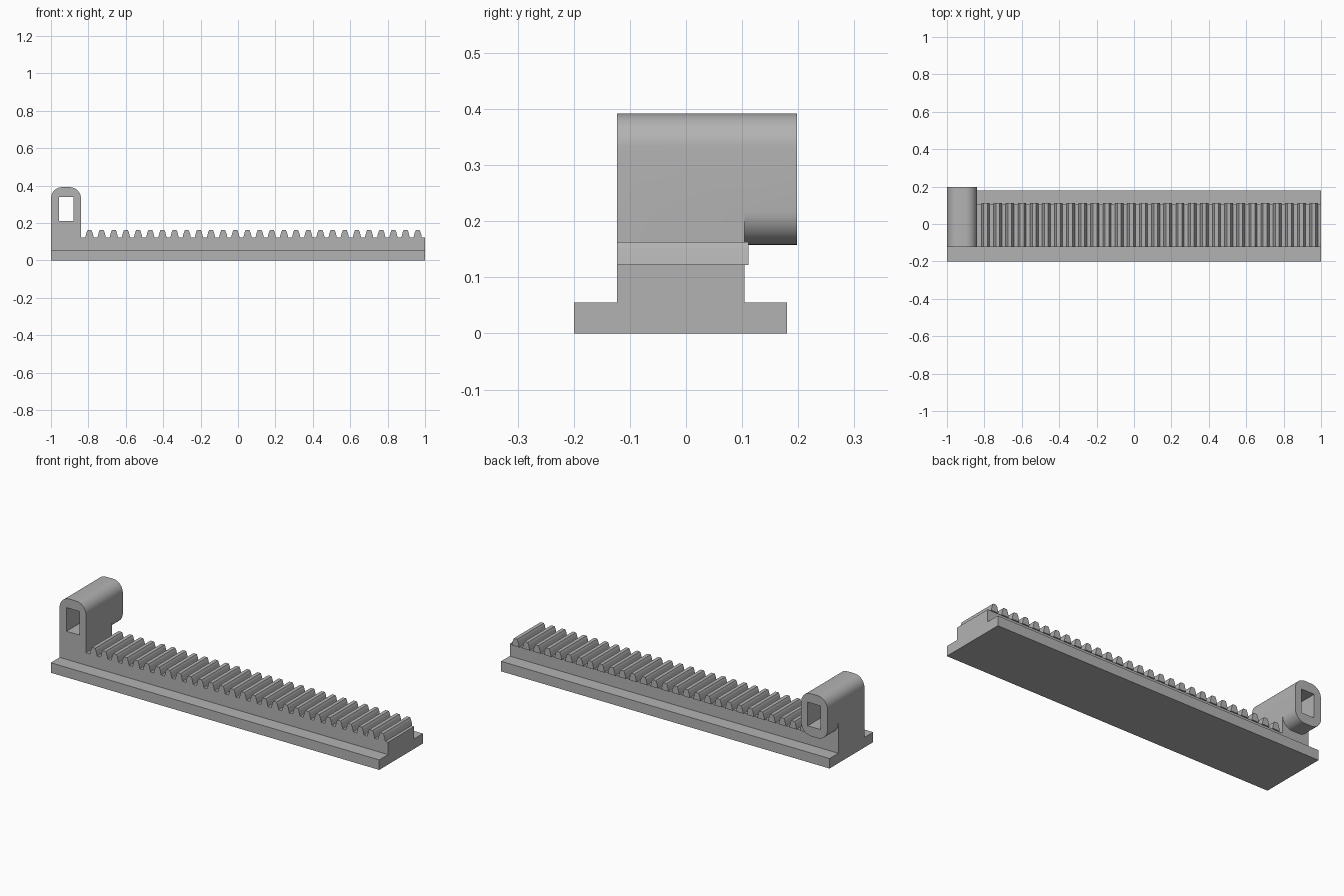
import bpy, bmesh, math
from mathutils import Vector

if "Cube" in bpy.data.objects:
    bpy.data.objects.remove(bpy.data.objects["Cube"])

grey = bpy.data.materials.new("plain grey")
grey.diffuse_color = (0.45, 0.45, 0.45, 1)
grey.use_nodes = True
grey.node_tree.nodes["Principled BSDF"].inputs["Base Color"].default_value = grey.diffuse_color


def prism(bm, points, offset):
    """Add a capped prism: a closed loop of points swept by an offset."""
    a = [bm.verts.new(p) for p in points]
    b = [bm.verts.new(Vector(p) + Vector(offset)) for p in points]
    bm.faces.new(a)
    bm.faces.new(b[::-1])
    for i in range(len(a)):
        j = (i + 1) % len(a)
        bm.faces.new((a[j], a[i], b[i], b[j]))


def finish(name, bm):
    bmesh.ops.recalc_face_normals(bm, faces=bm.faces)
    mesh = bpy.data.meshes.new(name)
    bm.to_mesh(mesh)
    bm.free()
    mesh.materials.append(grey)
    obj = bpy.data.objects.new(name, mesh)
    bpy.context.collection.objects.link(obj)
    return obj


def extrude_y(name, xz, y0, y1):
    bm = bmesh.new()
    prism(bm, [(x, y0, z) for x, z in xz], (0, y1 - y0, 0))
    return finish(name, bm)


def arc(cx, cz, r, start, n=10):
    return [(cx + r * math.cos(math.radians(start + 90 * i / n)),
             cz + r * math.sin(math.radians(start + 90 * i / n))) for i in range(n + 1)]


# Flanged rail: stepped section swept along x
section = [(-0.20, 0), (0.18, 0), (0.18, 0.055), (0.104, 0.055),
           (0.104, 0.123), (-0.123, 0.123), (-0.123, 0.055), (-0.20, 0.055)]
bm = bmesh.new()
prism(bm, [(-1, y, z) for y, z in section], (2, 0, 0))
finish("flanged_rail", bm)

# Rack teeth: tapered bars with slightly bulging flanks
half = [(0.0225, 0.122), (0.019, 0.137), (0.015, 0.152), (0.010, 0.163)]
tooth = half + [(-x, z) for x, z in reversed(half)]
bm = bmesh.new()
for i in range(28):
    cx = -0.794 + i * 0.065
    prism(bm, [(cx + x, -0.123, z) for x, z in tooth], (0, 0.234, 0))
finish("rack_teeth", bm)

# End bracket: square-footed front part and a fully rounded rear overhang
x0, x1, z0, z1, r = -1.0, -0.84, 0.158, 0.392, 0.06
crown = arc(x1 - r, z1 - r, r, 0) + arc(x0 + r, z1 - r, r, 90)
heel = arc(x0 + r, z0 + r, r, 180) + arc(x1 - r, z0 + r, r, 270)
bracket = extrude_y("end_bracket", crown + [(x0, 0.1), (x1, 0.1)], -0.123, 0.104)
overhang = extrude_y("overhang_helper", crown + heel, -0.05, 0.198)
slot = extrude_y("slot_cutter", [(-0.958, 0.21), (-0.88, 0.21), (-0.88, 0.34), (-0.958, 0.34)],
                 -0.3, 0.3)
for helper, operation in ((overhang, 'UNION'), (slot, 'DIFFERENCE')):
    mod = bracket.modifiers.new(operation.title(), 'BOOLEAN')
    mod.operation = operation
    mod.solver = 'EXACT'
    mod.object = helper
    bpy.context.view_layer.objects.active = bracket
    bracket.select_set(True)
    bpy.ops.object.modifier_apply(modifier=mod.name)
    bpy.data.objects.remove(helper)

bpy.ops.object.select_all(action='DESELECT')
bracket.select_set(True)
bpy.context.view_layer.objects.active = bracket
bpy.ops.object.shade_smooth_by_angle(angle=math.radians(30))
